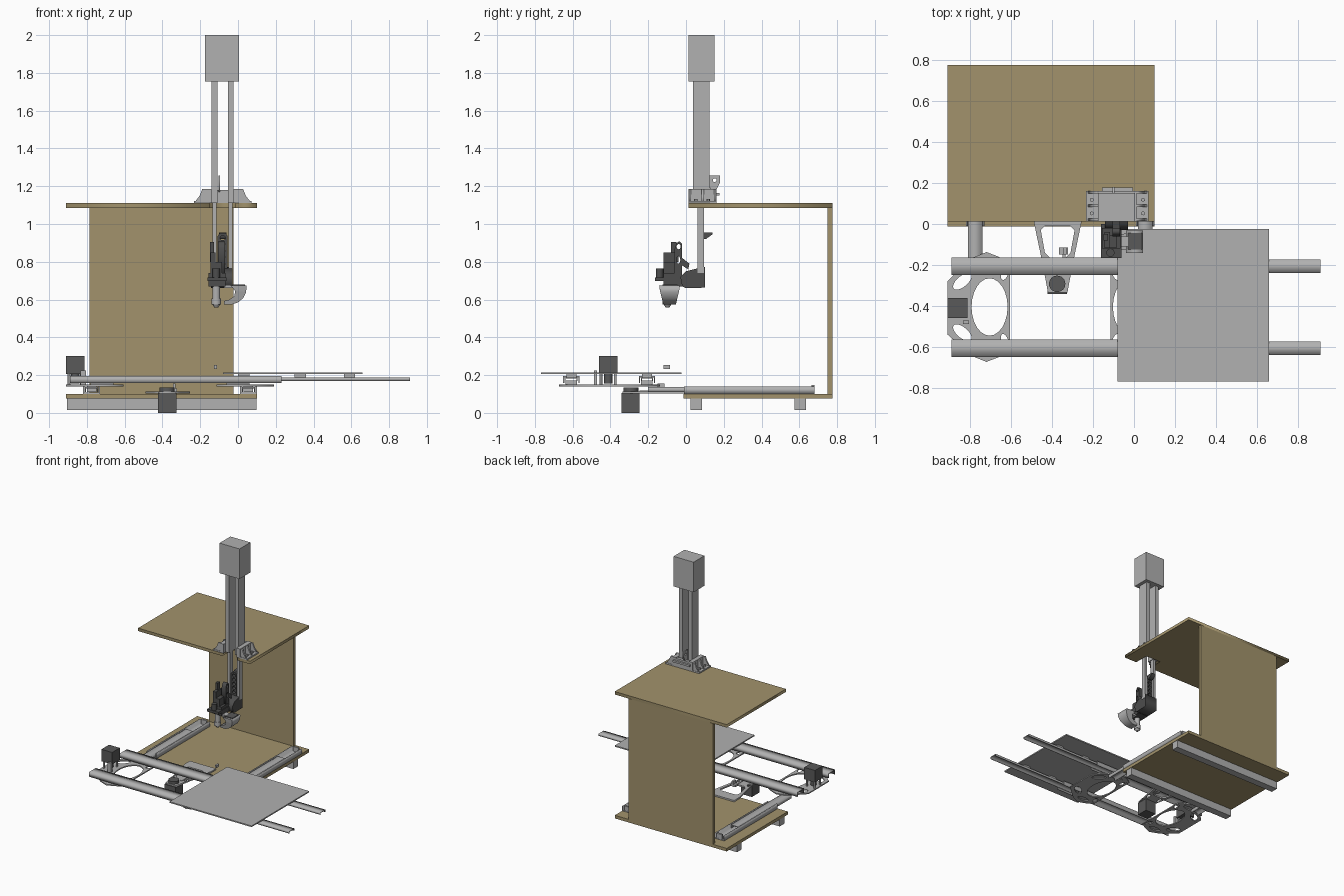
import bpy, bmesh, math
from mathutils import Vector


def material(name, r, g, b):
    m = bpy.data.materials.new(name)
    m.diffuse_color = (r, g, b, 1)
    return m


WOOD = material("plywood", 0.36, 0.29, 0.15)
METAL = material("light_grey", 0.44, 0.44, 0.44)
DARK = material("motor_dark", 0.10, 0.10, 0.10)
TOOL = material("tool_dark", 0.075, 0.075, 0.075)


def finish(name, bm, mat):
    me = bpy.data.meshes.new(name)
    bmesh.ops.recalc_face_normals(bm, faces=bm.faces)
    bm.to_mesh(me)
    bm.free()
    me.materials.clear()
    me.materials.append(mat)
    ob = bpy.data.objects.new(name, me)
    bpy.context.collection.objects.link(ob)
    return ob


def box(name, x0, x1, y0, y1, z0, z1, mat=METAL):
    bm = bmesh.new()
    bmesh.ops.create_cube(bm, size=1)
    for v in bm.verts:
        v.co = Vector(((x0 + x1) / 2 + v.co.x * (x1 - x0),
                       (y0 + y1) / 2 + v.co.y * (y1 - y0),
                       (z0 + z1) / 2 + v.co.z * (z1 - z0)))
    return finish(name, bm, mat)


def cyl(name, x, y, z0, z1, r0, r1=None, mat=METAL, n=24):
    bm = bmesh.new()
    bmesh.ops.create_cone(bm, cap_ends=True, segments=n, radius1=r0,
                          radius2=r0 if r1 is None else r1, depth=z1 - z0)
    bmesh.ops.translate(bm, verts=bm.verts, vec=(x, y, (z0 + z1) / 2))
    ob = finish(name, bm, mat)
    for p in ob.data.polygons:
        p.use_smooth = abs(p.normal.z) < 0.9
    ob.data.set_sharp_from_angle(angle=math.radians(40))
    return ob


def ellipse(cx, cy, rx, ry, deg=0, n=24):
    a = math.radians(deg)
    pts = []
    for i in range(n):
        t = 2 * math.pi * i / n
        u, v = rx * math.cos(t), ry * math.sin(t)
        pts.append((cx + u * math.cos(a) - v * math.sin(a), cy + u * math.sin(a) + v * math.cos(a)))
    return pts


def plate(name, loops, a, b, plane="XY", mat=METAL):
    """Extrude an outline (first loop) with holes from a to b across the plane."""
    cu = bpy.data.curves.new(name + "_profile", "CURVE")
    cu.dimensions, cu.fill_mode, cu.extrude = "2D", "BOTH", (b - a) / 2
    for pts in loops:
        s = cu.splines.new("POLY")
        s.points.add(len(pts) - 1)
        for p, (u, v) in zip(s.points, pts):
            p.co = (u, v, 0, 1)
        s.use_cyclic_u = True
    tmp = bpy.data.objects.new(name + "_profile", cu)
    bm = bmesh.new()
    me = tmp.to_mesh()
    bm.from_mesh(me)
    tmp.to_mesh_clear()
    bpy.data.objects.remove(tmp)
    bmesh.ops.remove_doubles(bm, verts=bm.verts, dist=1e-5)
    for v in bm.verts:
        u, w, t = v.co.x, v.co.y, v.co.z + (a + b) / 2
        v.co = Vector({"XY": (u, w, t), "XZ": (u, t, w), "YZ": (t, u, w)}[plane])
    return finish(name, bm, mat)


def channel(c0, c1, z0, z1, t, down=False):
    pts = [(c0, z0), (c1, z0), (c1, z1), (c1 - t, z1), (c1 - t, z0 + t),
           (c0 + t, z0 + t), (c0 + t, z1), (c0, z1)]
    return [[(u, z0 + z1 - z) for u, z in pts]] if down else [pts]


# Wooden cabinet: notched top, back, base, feet
plate("top_board", [[(-0.91, 0.012), (-0.15, 0.012), (-0.15, 0.135), (-0.012, 0.135), (-0.012, 0.012),
                     (0.10, 0.012), (0.10, 0.775), (-0.91, 0.775)]], 1.086, 1.11, mat=WOOD)
box("back_board", -0.785, -0.025, 0.75, 0.775, 0.078, 1.086, WOOD)
box("base_board", -0.91, 0.10, -0.012, 0.775, 0.076, 0.101, WOOD)
for i, y in enumerate((0.025, 0.575)):
    box(f"foot_beam_{i}", -0.905, 0.097, y, y + 0.06, 0.015, 0.076)

# Drawer slides running front to back on the base
for i, x in enumerate((-0.82, 0.01)):
    plate(f"depth_slide_outer_{i}", channel(x, x + 0.09, 0.101, 0.14, 0.008), -0.01, 0.68, "XZ")
    plate(f"depth_slide_inner_{i}", channel(x + 0.01, x + 0.08, 0.11, 0.136, 0.006, True), -0.2, 0.48, "XZ")
    box(f"depth_slide_stop_{i}", x + 0.02, x + 0.07, 0.665, 0.68, 0.11, 0.147)

# Drawer slides running sideways
for i, y in enumerate((-0.25, -0.65)):
    plate(f"side_slide_outer_{i}", channel(y, y + 0.087, 0.157, 0.194, 0.006, True), -0.89, 0.23, "YZ")
    plate(f"side_slide_inner_{i}", channel(y + 0.011, y + 0.076, 0.17, 0.1875, 0.005, True), -0.1, 0.91, "YZ")
    for j, x in enumerate((0.0, 0.30, 0.56)):
        box(f"bed_spacer_{i}_{j}", x, x + 0.06, y + 0.018, y + 0.07, 0.187, 0.206)

# Work bed
box("bed_plate", -0.08, 0.66, -0.768, -0.025, 0.205, 0.215)

# Pair of mirrored carriage plates with lightening holes
outline = [(-0.91, -0.28), (-0.82, -0.19), (-0.79, -0.165), (-0.72, -0.137), (-0.66, -0.16), (-0.605, -0.19),
           (-0.605, -0.62), (-0.66, -0.65), (-0.72, -0.673), (-0.79, -0.645), (-0.82, -0.62), (-0.91, -0.54)]
holes = [ellipse(-0.705, -0.405, 0.088, 0.14)]
for s in (1, -1):
    holes += [ellipse(-0.838, -0.405 + s * 0.125, 0.055, 0.026, s * 40),
              ellipse(-0.72, -0.405 + s * 0.205, 0.05, 0.02),
              ellipse(-0.63, -0.405 + s * 0.165, 0.016, 0.035, s * -20)]
for side, f in (("left", lambda x: x), ("right", lambda x: -0.72 - x)):
    plate(f"{side}_carriage_plate", [[(f(x), y) for x, y in l] for l in [outline] + holes], 0.141, 0.15)
    for j, y in enumerate((-0.207, -0.607)):
        cx = f(-0.72)
        box(f"{side}_carriage_pad_{j}", cx - 0.06, cx + 0.06, y - 0.03, y + 0.03, 0.149, 0.172)

# Side drive motor with its belt posts
box("side_motor", -0.91, -0.813, -0.46, -0.362, 0.205, 0.302, DARK)
cyl("side_motor_pulley", -0.862, -0.411, 0.155, 0.206, 0.022, mat=DARK)
for j, (x, y) in enumerate(((-0.895, -0.45), (-0.83, -0.45), (-0.895, -0.375), (-0.83, -0.375))):
    cyl(f"side_motor_standoff_{j}", x, y, 0.149, 0.206, 0.007, n=12)
box("belt_clip", -0.835, -0.805, -0.487, -0.47, 0.149, 0.225)

# Front bracket carrying the depth motor
trap = [(-0.49, 0.08), (-0.49, 0.015), (-0.445, -0.2), (-0.42, -0.335), (-0.325, -0.335), (-0.30, -0.2),
        (-0.255, 0.015), (-0.255, 0.08)]
window = [(-0.435, -0.01), (-0.455, -0.03), (-0.435, -0.14), (-0.41, -0.165), (-0.335, -0.165), (-0.31, -0.14),
          (-0.29, -0.03), (-0.31, -0.01)]
slots = [ellipse(-0.373 + s * 0.053, -0.205, 0.012, 0.026, s * -10, 12) for s in (1, -1)]
plate("motor_bracket", [trap, window] + slots, 0.102, 0.114)
box("depth_motor", -0.423, -0.326, -0.342, -0.245, 0.0, 0.104, DARK)
cyl("depth_motor_gear", -0.375, -0.292, 0.113, 0.135, 0.04, mat=DARK)
box("belt_anchor_base", -0.365, -0.322, -0.15, -0.115, 0.114, 0.13)
box("belt_anchor_post", -0.345, -0.33, -0.15, -0.115, 0.13, 0.156)
box("belt_anchor_strap", -0.35, -0.335, -0.245, -0.115, 0.112, 0.118)

# Vertical column: head box, outer and inner slides
box("column_head", -0.175, 0.005, 0.012, 0.152, 1.755, 2.0)
for side, x in (("left", -0.14), ("right", -0.054)):
    box(f"{side}_column_outer", x, x + 0.031, 0.038, 0.125, 1.112, 1.756)
    box(f"{side}_column_inner", x + 0.004, x + 0.026, 0.06, 0.096, 0.74, 1.113)

# Column foot: gusseted angle brackets either side and a rear tie
for side, s in (("left", -1), ("right", 1)):
    def X(d):
        return -0.081 + s * d
    a, b = sorted((X(0.088), X(0.153)))
    box(f"{side}_foot_flange", a, b, 0.012, 0.162, 1.11, 1.121)
    a, b = sorted((X(0.058), X(0.092)))
    box(f"{side}_foot_wall", a, b, 0.012, 0.162, 1.11, 1.185)
    tri = [(X(0.09), 1.12), (X(0.145), 1.12), (X(0.122), 1.15), (X(0.108), 1.185), (X(0.09), 1.185)]
    for j, y in enumerate((0.015, 0.083, 0.148)):
        plate(f"{side}_gusset_{j}", [tri], y, y + 0.012, "XZ")
    for j, y in enumerate((0.052, 0.118)):
        cyl(f"{side}_foot_bolt_{j}", X(0.125), y, 1.12, 1.133, 0.01, n=6)
box("foot_rear_tie", -0.172, 0.01, 0.136, 0.162, 1.11, 1.18)
box("foot_rear_bar", -0.155, -0.005, 0.162, 0.178, 1.15, 1.165)
plate("cable_tab", [[(0.13, 1.17), (0.155, 1.17), (0.18, 1.22), (0.18, 1.258), (0.122, 1.258), (0.122, 1.215)],
                    ellipse(0.152, 1.232, 0.01, 0.01, n=12)], -0.104, -0.094, "YZ")

# Tool carrier: perforated spine and lower arm block
spine = [(-0.108, 0.70), (-0.055, 0.70), (-0.055, 0.935), (-0.066, 0.952), (-0.096, 0.952), (-0.108, 0.935)]
plate("tool_spine", [spine] + [ellipse(-0.081, 0.79 + 0.034 * k, 0.014, 0.012, n=12) for k in range(5)],
      0.062, 0.09, "XZ", TOOL)
plate("spine_hook", [[(0.09, 0.92), (0.105, 0.92), (0.14, 0.945), (0.14, 0.955), (0.09, 0.955)]],
      -0.10, -0.062, "YZ", TOOL)
plate("tool_arm", [[(-0.03, 0.72), (-0.02, 0.67), (0.0, 0.66), (0.1, 0.663), (0.1, 0.772), (0.06, 0.765),
                    (0.0, 0.75)]], -0.142, -0.03, "YZ", TOOL)
plate("tool_loop", [[(-0.06, 0.72), (-0.02, 0.72), (-0.02, 0.78), (0.012, 0.76), (0.018, 0.79), (-0.02, 0.82),
                     (-0.02, 0.895), (-0.035, 0.908), (-0.05, 0.9), (-0.06, 0.87)],
                    ellipse(-0.039, 0.88, 0.011, 0.014, n=12), ellipse(-0.04, 0.81, 0.01, 0.02, n=12)],
      -0.105, -0.068, "YZ", TOOL)

# Tool head: stacked body, flange, barrel and nozzle
box("tool_flange", -0.162, -0.06, -0.165, 0.0, 0.698, 0.718, TOOL)
box("tool_lower_body", -0.155, -0.065, -0.12, -0.02, 0.67, 0.74, TOOL)
box("tool_body", -0.145, -0.085, -0.118, -0.055, 0.738, 0.80, TOOL)
box("tool_upper_body", -0.145, -0.118, -0.118, -0.04, 0.80, 0.85, TOOL)
box("tool_lever", -0.148, -0.128, -0.08, -0.05, 0.80, 0.905, TOOL)
cyl("tool_knob", -0.115, -0.14, 0.716, 0.765, 0.02, mat=TOOL)
cyl("tool_barrel", -0.115, -0.098, 0.605, 0.675, 0.021)
cyl("tool_collar", -0.115, -0.098, 0.575, 0.606, 0.026)
cyl("tool_nozzle", -0.115, -0.098, 0.558, 0.576, 0.01, 0.022)

# Curved air duct, narrowing toward its outlet
duct = plate("air_duct", [[(-0.04, 0.675), (0.045, 0.675), (0.043, 0.64), (0.028, 0.608), (0.0, 0.585),
                           (-0.035, 0.573), (-0.075, 0.574), (-0.075, 0.592), (-0.045, 0.6), (-0.02, 0.618),
                           (-0.015, 0.645)]], -0.14, -0.03, "XZ")
for v in duct.data.vertices:
    k = 0.6 + 0.4 * min(1, (v.co.z - 0.573) / 0.09)
    v.co.y = -0.087 + (v.co.y + 0.085) * k
box("duct_fan", -0.03, 0.038, -0.125, -0.045, 0.674, 0.681, DARK)
box("duct_mount", -0.075, -0.02, -0.11, -0.06, 0.66, 0.678)

# Small probe above the bed
box("probe_tip", -0.126, -0.11, -0.118, -0.085, 0.233, 0.253)
